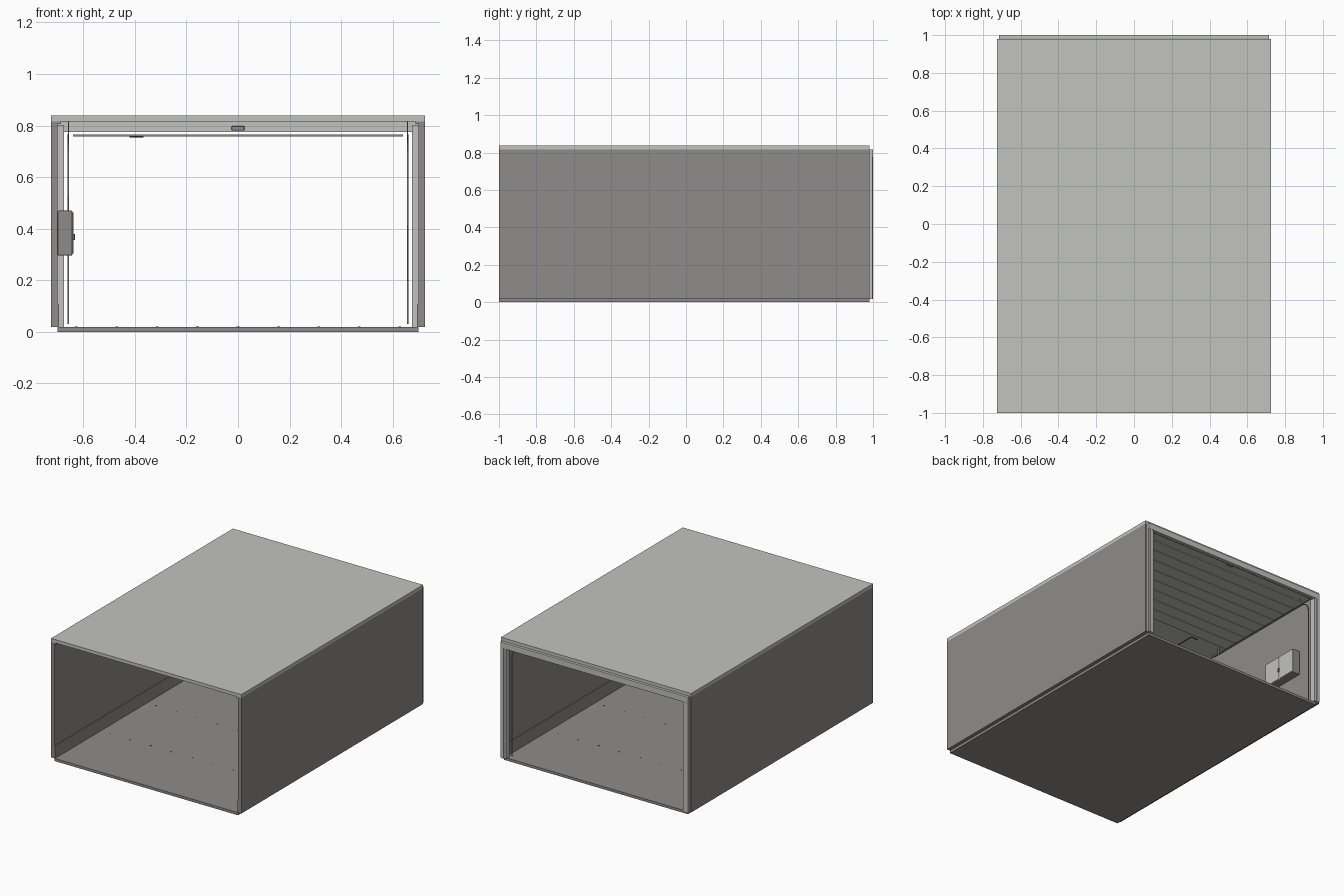
import bpy
import math

cube = bpy.data.objects.get("Cube")
if cube:
    bpy.data.objects.remove(cube, do_unlink=True)


def material(name, rgb):
    m = bpy.data.materials.new(name)
    m.use_nodes = True
    m.diffuse_color = (*rgb, 1)
    m.node_tree.nodes["Principled BSDF"].inputs["Base Color"].default_value = (*rgb, 1)
    return m


LIGHT = material("light_grey", (0.54, 0.54, 0.51))
MID = material("warm_grey", (0.275, 0.265, 0.255))
DARK = material("dark_grey", (0.07, 0.07, 0.07))


def box(name, x, y, z, mat, bevel=0):
    """Box from (min, max) ranges on each axis."""
    bpy.ops.mesh.primitive_cube_add(size=1, location=[sum(r) / 2 for r in (x, y, z)])
    o = bpy.context.object
    o.name = name
    o.scale = [r[1] - r[0] for r in (x, y, z)]
    bpy.ops.object.transform_apply(location=False, rotation=False, scale=True)
    o.data.materials.append(mat)
    if bevel:
        b = o.modifiers.new("bevel", "BEVEL")
        b.width = bevel
        b.segments = 2
    return o


def both_sides(name, x, y, z, mat, bevel=0):
    """The same box on the left (+x) and right (-x)."""
    box("left_" + name, x, y, z, mat, bevel)
    box("right_" + name, (-x[1], -x[0]), y, z, mat, bevel)


def strip(name, points, width, height, mat):
    """Rectangular bar swept along a polyline."""
    curve = bpy.data.curves.new(name + "_profile", "CURVE")
    curve.dimensions = "2D"
    s = curve.splines.new("POLY")
    s.points.add(3)
    s.use_cyclic_u = True
    for p, (a, b) in zip(s.points, ((-1, -1), (1, -1), (1, 1), (-1, 1))):
        p.co = (a * width / 2, b * height / 2, 0, 1)
    profile = bpy.data.objects.new(name + "_profile", curve)
    profile.hide_render = True
    profile.hide_viewport = True
    bpy.context.collection.objects.link(profile)
    path = bpy.data.curves.new(name, "CURVE")
    path.dimensions = "3D"
    path.bevel_mode = "OBJECT"
    path.bevel_object = profile
    path.use_fill_caps = True
    s = path.splines.new("POLY")
    s.points.add(len(points) - 1)
    for p, co in zip(s.points, points):
        p.co = (*co, 1)
    o = bpy.data.objects.new(name, path)
    path.materials.append(mat)
    bpy.context.collection.objects.link(o)
    return o


# Shell: floor, side walls, roof
LENGTH = (-1, 0.98)
box("floor", (-0.70, 0.70), LENGTH, (0, 0.018), MID)
both_sides("wall", (0.70, 0.725), LENGTH, (0.018, 0.815), MID)
box("roof", (-0.725, 0.725), LENGTH, (0.815, 0.838), LIGHT)

# Trim inside the shell
both_sides("kick_plate", (0.695, 0.70), LENGTH, (0.018, 0.105), MID)
both_sides("ceiling_angle", (0.688, 0.70), LENGTH, (0.805, 0.815), MID)

# Rear frame
both_sides("rear_post", (0.675, 0.715), (0.98, 0.997), (0.018, 0.8), LIGHT)
both_sides("post_flange", (0.675, 0.70), (0.955, 0.98), (0.018, 0.8), LIGHT)
both_sides("post_bead", (0.69, 0.703), (0.997, 1), (0.018, 0.775), LIGHT)
box("rear_header", (-0.715, 0.715), (0.98, 1), (0.775, 0.817), LIGHT, 0.002)
box("header_flange", (-0.70, 0.70), (0.97, 0.98), (0.775, 0.815), LIGHT)
box("header_latch", (-0.025, 0.025), (0.945, 0.97), (0.78, 0.798), MID, 0.004)

# Door tracks: vertical run, quarter bend, run under the ceiling
bend = 0.07
for side, x in (("left", 0.658), ("right", -0.658)):
    pts = [(x, 0.955, 0.03)]
    for i in range(9):
        a = math.pi / 2 * i / 8
        pts.append((x, 0.955 - bend + bend * math.cos(a), 0.765 - bend + bend * math.sin(a)))
    pts.append((x, 0.02, 0.765))
    strip(side + "_door_track", pts, 0.006, 0.006, MID)
for i in range(4):
    y = 0.05 + i * 0.27
    both_sides(f"track_hanger_{i}", (0.656, 0.66), (y, y + 0.015), (0.765, 0.815), MID)

# Open sectional door lying under the ceiling
slats, pitch = 8, 0.097
for i in range(slats):
    y = 0.925 - i * pitch
    box(f"door_slat_{i}", (-0.64, 0.64), (y - pitch + 0.004, y), (0.757, 0.765), LIGHT)
box("door_backing", (-0.638, 0.638), (0.925 - slats * pitch, 0.92), (0.761, 0.764), DARK)
strip("door_pull", [(-0.42, 0.13, 0.757), (-0.37, 0.13, 0.757), (-0.37, -0.07, 0.757)],
      0.006, 0.006, DARK)

# Wall cabinet with two doors and a handle
box("cabinet", (-0.70, -0.642), (0.54, 0.82), (0.295, 0.47), MID, 0.006)
for name, y in (("front", (0.548, 0.672)), ("rear", (0.688, 0.812))):
    box(f"cabinet_{name}_door", (-0.643, -0.639), y, (0.303, 0.462), LIGHT)
box("cabinet_handle", (-0.642, -0.633), (0.672, 0.688), (0.355, 0.38), MID, 0.002)

# Rows of floor fasteners
for row, y in enumerate((-0.5, 0, 0.5)):
    for i in range(9):
        x = (i - 4) * 0.157
        bpy.ops.mesh.primitive_cylinder_add(vertices=8, radius=0.005, depth=0.002,
                                            location=(x, y, 0.0185))
        bolt = bpy.context.object
        bolt.name = f"floor_bolt_{row}_{i}"
        bolt.data.materials.append(DARK)
